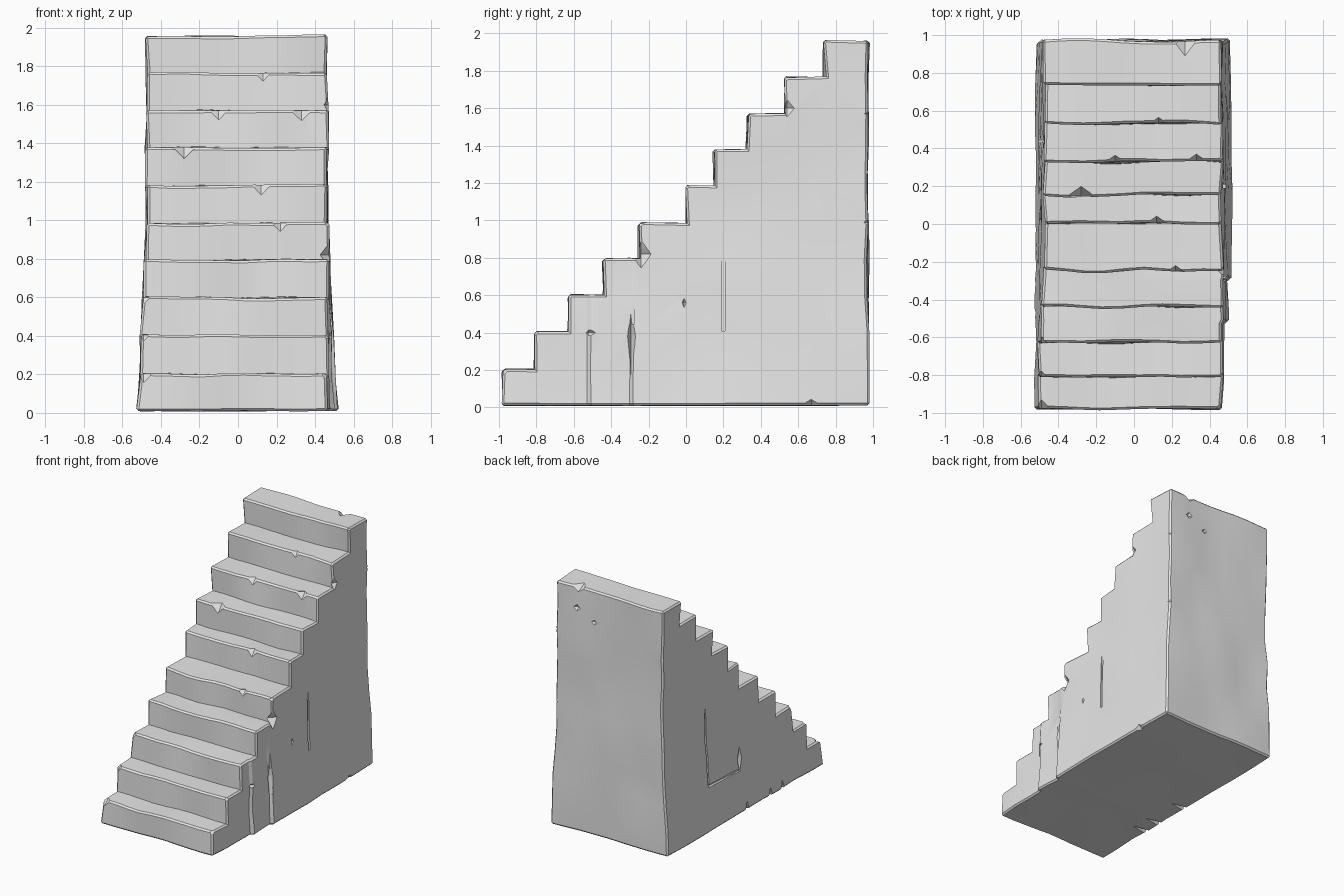
import bpy, bmesh
from mathutils import Vector, Matrix, noise

if "Cube" in bpy.data.objects:
    bpy.data.objects.remove(bpy.data.objects["Cube"], do_unlink=True)

# Stone colour
stone = bpy.data.materials.new("grey_stone")
stone.use_nodes = True
colour = (0.8, 0.8, 0.8, 1)
stone.diffuse_color = colour
stone.node_tree.nodes["Principled BSDF"].inputs["Base Color"].default_value = colour

# Staircase layout: riser positions along y and tread heights
risers = [-0.98, -0.81, -0.63, -0.44, -0.25, 0.0, 0.15, 0.33, 0.53, 0.74]
heights = [0.205, 0.405, 0.60, 0.795, 0.985, 1.185, 1.38, 1.57, 1.765, 1.96]
BACK = 0.97
ys = sorted(risers + [-0.53, -0.51, -0.30, -0.28, BACK])
zs = [0.01] + heights
SLICES = 9


def step_height(y):
    return max(h for r, h in zip(risers, heights) if r <= y + 1e-4)


def place(i, j, k):
    """Grid point to worn, slightly flared position."""
    y, z = ys[j], zs[k]
    flare = max(0, 1 - z)
    right = 0.465 + flare * (0.0 if y < -0.52 else 0.025 if y < -0.29 else 0.05)
    left = -0.475 - 0.045 * flare
    p = Vector((left + (right - left) * i / SLICES, y, z))
    wobble = noise.noise_vector(p * 3.7) * 0.018
    if k == 0:
        wobble.z *= 0.4
    wobble.z *= 0.6
    return p + wobble


def build_staircase():
    bm = bmesh.new()
    points = {}

    def face(*keys):
        for key in keys:
            if key not in points:
                points[key] = bm.verts.new(place(*key))
        bm.faces.new([points[key] for key in keys])

    def solid(j, k):
        inside = 0 <= j < len(ys) - 1 and 0 <= k < len(zs) - 1
        return inside and zs[k + 1] <= step_height(ys[j]) + 1e-4

    for j in range(len(ys) - 1):
        for k in range(len(zs) - 1):
            if not solid(j, k):
                continue
            # Side walls
            for i in (0, SLICES):
                face((i, j, k), (i, j + 1, k), (i, j + 1, k + 1), (i, j, k + 1))
            # Risers, treads, back and underside
            for dj, dk, a, b in ((-1, 0, (0, 0), (0, 1)), (1, 0, (1, 0), (1, 1)),
                                 (0, -1, (0, 0), (1, 0)), (0, 1, (0, 1), (1, 1))):
                if not solid(j + dj, k + dk):
                    for i in range(SLICES):
                        face((i, j + a[0], k + a[1]), (i + 1, j + a[0], k + a[1]),
                             (i + 1, j + b[0], k + b[1]), (i, j + b[0], k + b[1]))
    bmesh.ops.recalc_face_normals(bm, faces=bm.faces)

    # Worn outer edges
    edges = [e for e in bm.edges if e.calc_face_angle_signed(0) > 0.9]
    bmesh.ops.bevel(bm, geom=edges, offset=0.012, segments=1, affect='EDGES',
                    clamp_overlap=True)
    mesh = bpy.data.meshes.new("stone_staircase")
    bm.to_mesh(mesh)
    bm.free()
    obj = bpy.data.objects.new("stone_staircase", mesh)
    bpy.context.collection.objects.link(obj)
    mesh.materials.append(stone)
    return obj


cut = bmesh.new()


def chip(centre, size):
    """Eight-sided pointed chip."""
    bmesh.ops.create_uvsphere(cut, u_segments=4, v_segments=2, radius=1,
                              matrix=Matrix.Translation(centre) @ Matrix.Diagonal((*size, 1)))


def slot(centre, size, turn=0.0):
    """Straight crack."""
    bmesh.ops.create_cube(cut, size=1, matrix=Matrix.Translation(centre)
                          @ Matrix.Rotation(turn, 4, 'X') @ Matrix.Diagonal((*size, 1)))


# Chips along the step noses: x, step number, size
for x, n, s in ((-0.28, 6, 0.07), (0.12, 5, 0.06), (-0.10, 7, 0.05), (0.33, 7, 0.06),
                (0.13, 8, 0.05), (0.22, 4, 0.045)):
    chip((x, risers[n], heights[n]), (s, s * 0.7, s))

# Broken corners at the step ends
for n, s in ((0, 0.05), (1, 0.035), (2, 0.035), (4, 0.03), (5, 0.035), (6, 0.03), (8, 0.035), (9, 0.03)):
    for x in (-0.49, 0.475):
        chip((x, risers[n], heights[n]), (s, s, s))
chip((0.48, -0.24, 0.82), (0.06, 0.06, 0.08))
chip((0.47, 0.54, 1.60), (0.03, 0.04, 0.05))

# Gouges and cracks on the left wall
chip((0.50, -0.295, 0.38), (0.05, 0.026, 0.24))
slot((0.50, -0.295, 0.52), (0.05, 0.035, 0.15))
chip((0.51, -0.01, 0.56), (0.04, 0.028, 0.07))
slot((0.50, 0.20, 0.70), (0.06, 0.018, 0.58))
chip((0.49, -0.52, 0.40), (0.03, 0.04, 0.025))
for y, z in ((0.98, 1.57), (0.98, 0.99)):
    chip((0.48, y, z), (0.035, 0.04, 0.04))
chip((0.52, 0.67, 0.0), (0.05, 0.08, 0.05))

# Cracks and base notches on the right wall
slot((-0.50, 0.44, 0.69), (0.06, 0.015, 0.62))
slot((-0.51, 0.24, 0.36), (0.05, 0.40, 0.02), 0.06)
chip((-0.50, 0.04, 0.44), (0.03, 0.025, 0.11))
for y in (-0.03, -0.32, -0.47):
    chip((-0.52, y, 0.0), (0.16, 0.03, 0.08))
for z in (0.99, 1.57):
    chip((-0.49, 0.98, z), (0.035, 0.03, 0.035))

# Chips at the top of the back
chip((0.27, 0.98, 1.96), (0.07, 0.09, 0.05))
chip((0.28, 0.98, 1.79), (0.04, 0.03, 0.035))
chip((0.13, 0.98, 1.71), (0.04, 0.03, 0.03))

cut_mesh = bpy.data.meshes.new("chip_cutter")
cut.to_mesh(cut_mesh)
cut.free()
cutter = bpy.data.objects.new("chip_cutter", cut_mesh)
bpy.context.collection.objects.link(cutter)
cutter.hide_render = True

# Carve the chips, then shade
stairs = build_staircase()
bpy.ops.object.select_all(action='DESELECT')
stairs.select_set(True)
bpy.context.view_layer.objects.active = stairs
carve = stairs.modifiers.new("carve", 'BOOLEAN')
carve.operation = 'DIFFERENCE'
carve.solver = 'EXACT'
carve.use_self = True
carve.object = cutter
bpy.ops.object.modifier_apply(modifier=carve.name)
bpy.data.objects.remove(cutter, do_unlink=True)
bpy.ops.object.shade_smooth_by_angle(angle=0.5)
